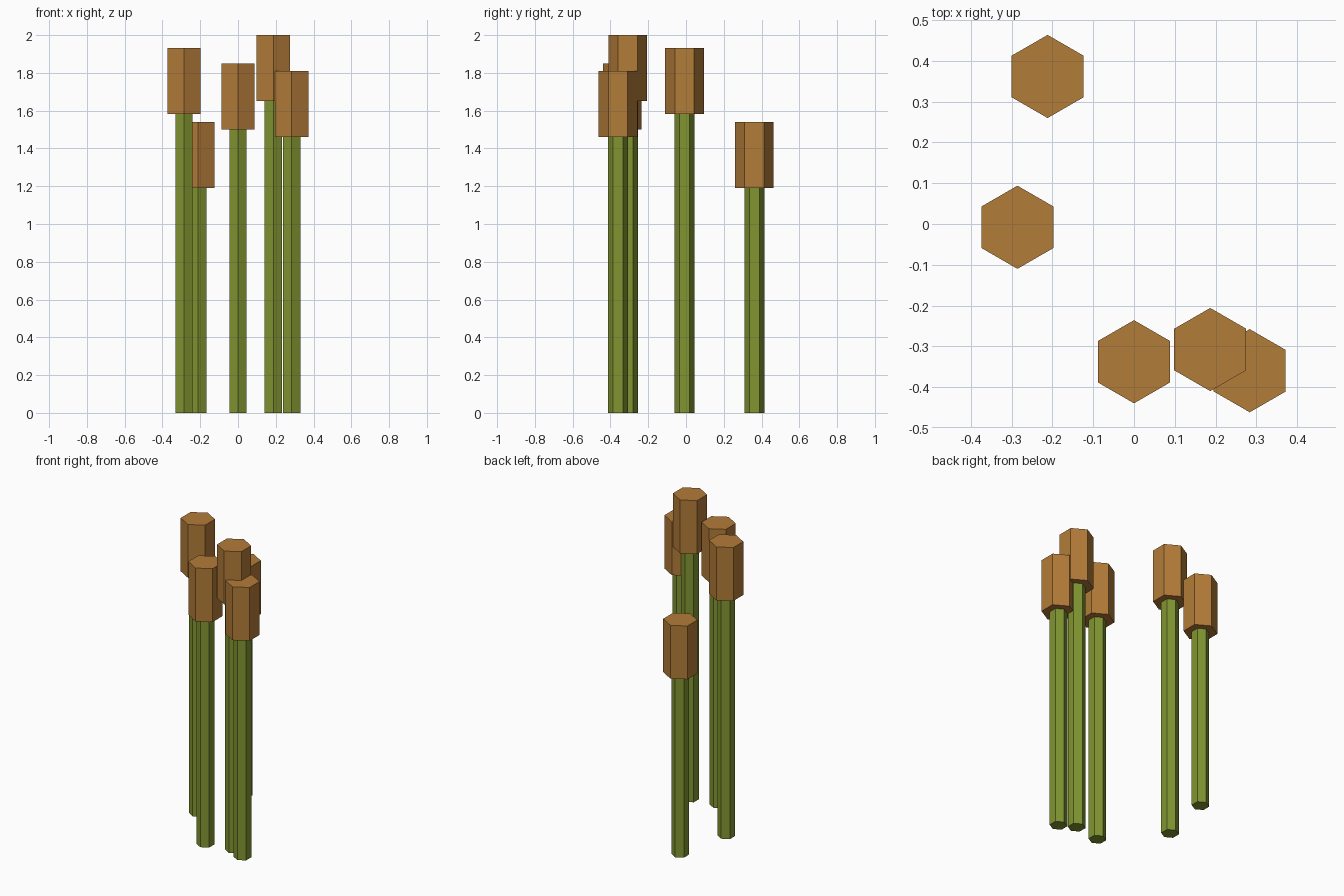
import bpy

if "Cube" in bpy.data.objects:
    bpy.data.objects.remove(bpy.data.objects["Cube"])


def material(name, color):
    mat = bpy.data.materials.new(name)
    mat.diffuse_color = color
    mat.use_nodes = True
    mat.node_tree.nodes["Principled BSDF"].inputs["Base Color"].default_value = mat.diffuse_color
    return mat


def hex_prism(name, radius, x, y, z0, z1, mat):
    # six-sided prism with its corners pointing along y
    bpy.ops.mesh.primitive_cylinder_add(
        vertices=6, radius=radius, depth=z1 - z0, location=(x, y, (z0 + z1) / 2))
    obj = bpy.context.object
    obj.name = name
    obj.data.materials.append(mat)
    return obj


green = material("stem_green", (0.22, 0.30, 0.03, 1))
brown = material("head_brown", (0.45, 0.20, 0.04, 1))

STEM_RADIUS = 0.053
HEAD_RADIUS = 0.102
HEAD_HEIGHT = 0.35

# each reed: x, y, height where the head begins
reeds = [
    (-0.212, 0.362, 1.19),
    (-0.286, -0.008, 1.583),
    (0.0, -0.338, 1.50),
    (0.187, -0.308, 1.65),
    (0.284, -0.360, 1.461),
]

for i, (x, y, z) in enumerate(reeds, 1):
    hex_prism(f"reed_stem_{i}", STEM_RADIUS, x, y, 0, z, green)
    hex_prism(f"reed_head_{i}", HEAD_RADIUS, x, y, z, z + HEAD_HEIGHT, brown)
